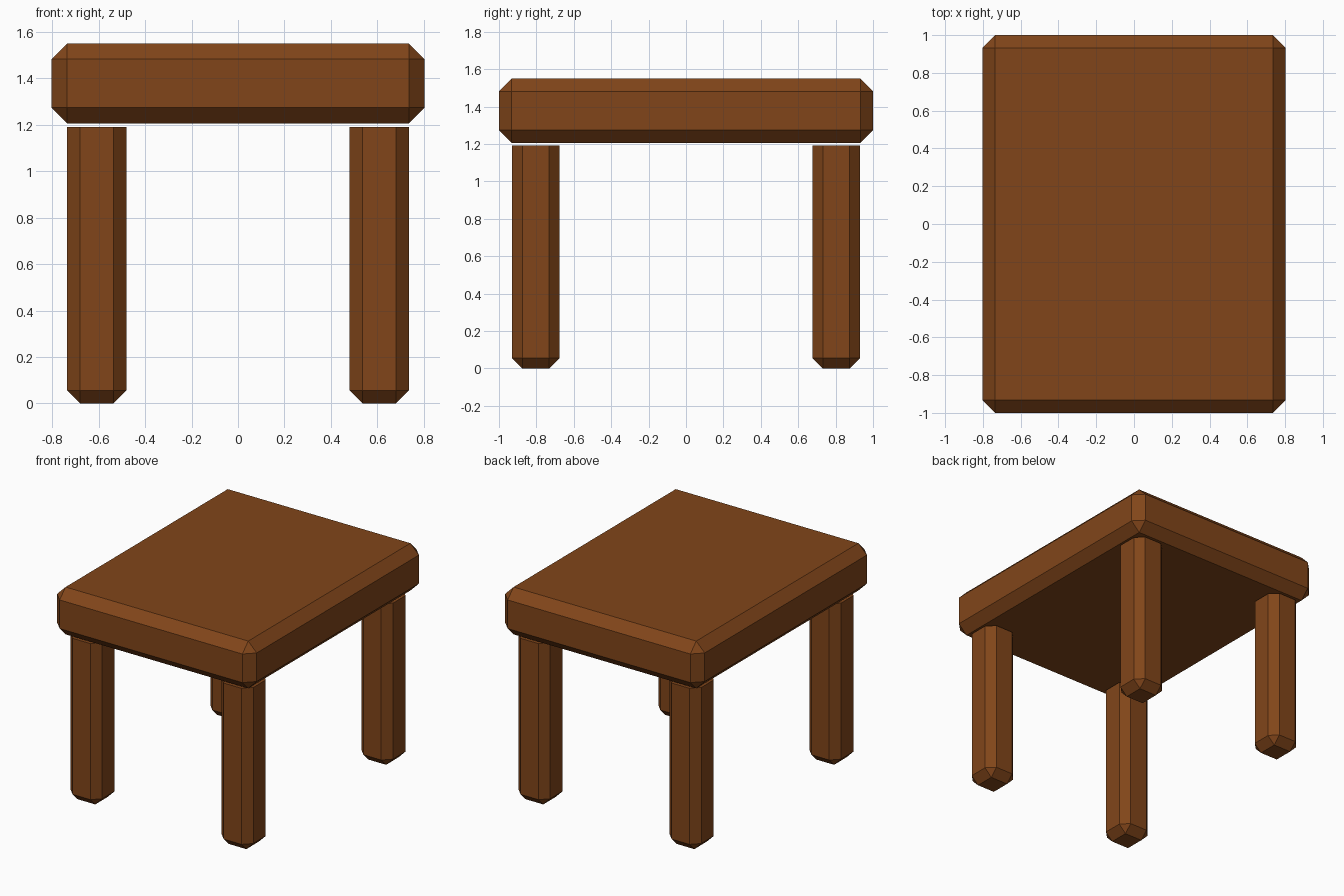
import bpy, bmesh
from mathutils import Vector

if "Cube" in bpy.data.objects:
    bpy.data.objects.remove(bpy.data.objects["Cube"])

wood = bpy.data.materials.new("brown_wood")
wood.diffuse_color = (0.22, 0.06, 0.01, 1)
wood.use_nodes = True
wood.node_tree.nodes["Principled BSDF"].inputs["Base Color"].default_value = wood.diffuse_color


def chamfered_box(name, lo, hi, width, bevel_top=True):
    """Box from corner lo to corner hi with single-segment chamfered edges."""
    lo, hi = Vector(lo), Vector(hi)
    bm = bmesh.new()
    bmesh.ops.create_cube(bm, size=1)
    bmesh.ops.scale(bm, vec=hi - lo, verts=bm.verts)
    bmesh.ops.translate(bm, vec=(lo + hi) / 2, verts=bm.verts)
    edges = [e for e in bm.edges
             if bevel_top or any(v.co.z < hi.z - 1e-4 for v in e.verts)]
    bmesh.ops.bevel(bm, geom=edges, offset=width, segments=1,
                    affect='EDGES', offset_type='OFFSET', profile=0.5)
    bmesh.ops.recalc_face_normals(bm, faces=bm.faces)
    mesh = bpy.data.meshes.new(name)
    bm.to_mesh(mesh)
    bm.free()
    mesh.materials.append(wood)
    obj = bpy.data.objects.new(name, mesh)
    bpy.context.collection.objects.link(obj)
    return obj


# Thick slab top
chamfered_box("table_top", (-0.803, -1, 1.206), (0.803, 1, 1.55), 0.068)

# Four legs, flat on top, stopping just under the slab
for side, sx in (("left", -1), ("right", 1)):
    for end, sy in (("front", -1), ("back", 1)):
        cx, cy, h = sx * 0.608, sy * 0.803, 0.1275
        chamfered_box(f"{end}_{side}_leg", (cx - h, cy - h, 0),
                      (cx + h, cy + h, 1.191), 0.056, bevel_top=False)
